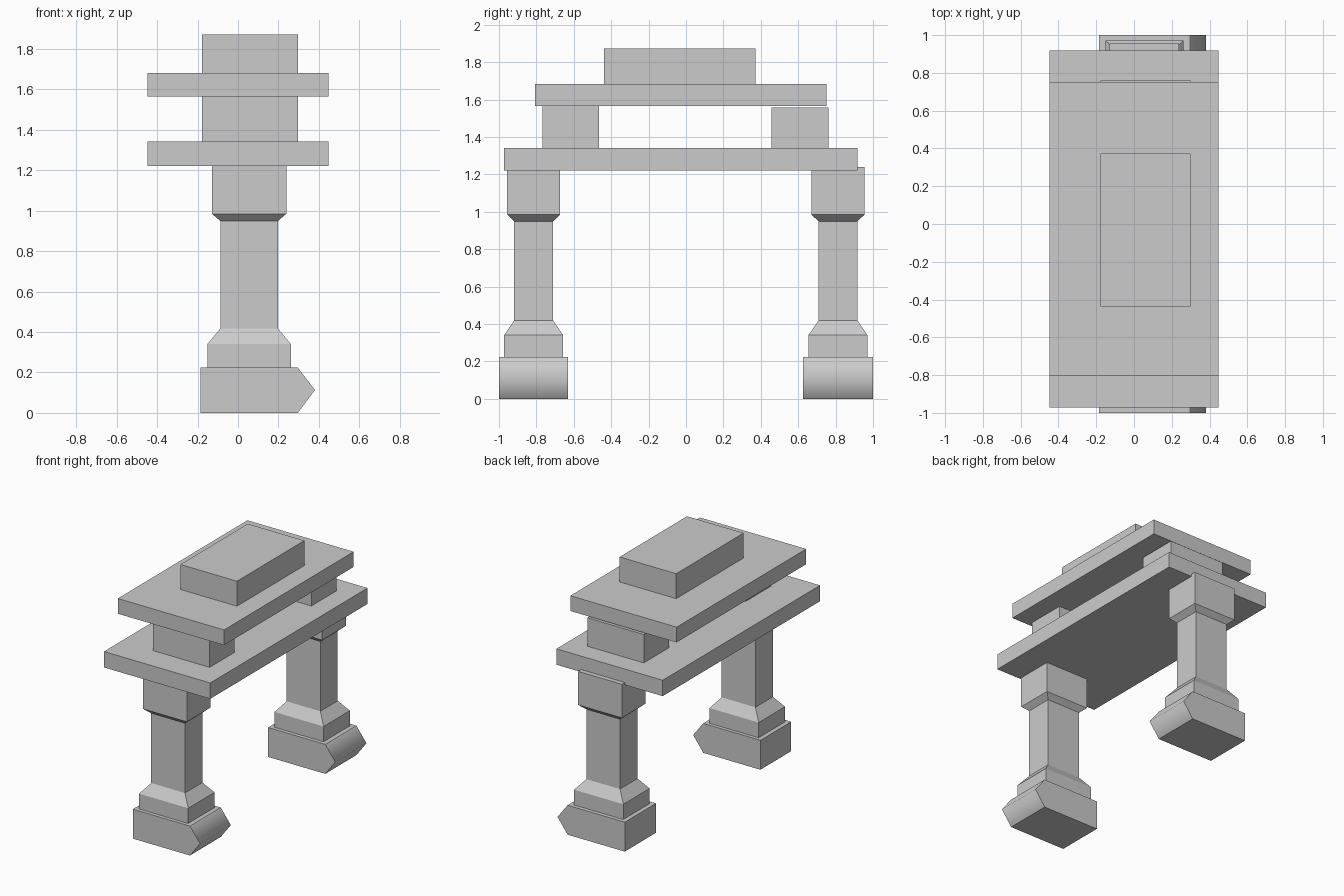
import bpy, bmesh, math

if "Cube" in bpy.data.objects:
    bpy.data.objects.remove(bpy.data.objects["Cube"])

def make_object(name, bm):
    bmesh.ops.recalc_face_normals(bm, faces=bm.faces)
    mesh = bpy.data.meshes.new(name)
    bm.to_mesh(mesh)
    bm.free()
    obj = bpy.data.objects.new(name, mesh)
    bpy.context.collection.objects.link(obj)
    return obj

def loft(name, rings):
    """Skin a stack of equal-length point rings and cap both ends."""
    bm = bmesh.new()
    loops = [[bm.verts.new(p) for p in ring] for ring in rings]
    n = len(loops[0])
    for a, b in zip(loops, loops[1:]):
        for i in range(n):
            j = (i + 1) % n
            bm.faces.new((a[i], a[j], b[j], b[i]))
    bm.faces.new(loops[0])
    bm.faces.new(loops[-1])
    return make_object(name, bm)

def rect(x0, x1, y0, y1, z):
    return [(x0, y0, z), (x1, y0, z), (x1, y1, z), (x0, y1, z)]

def box(name, x, y, z):
    return loft(name, [rect(*x, *y, h) for h in z])

# Pillar outline: (half width x, half width y, height)
CX = 0.055
PILLAR = [(0.207, 0.158, 0.224), (0.207, 0.158, 0.340),
          (0.142, 0.1045, 0.418), (0.142, 0.1045, 0.949),
          (0.184, 0.142, 0.985), (0.184, 0.142, 1.24)]
# Foot outline in x, z with a pointed outer side
FOOT = [(-0.185, 0), (0.296, 0), (0.381, 0.113), (0.296, 0.224), (-0.185, 0.224)]

for side, cy in (("front", -0.8145), ("back", 0.8125)):
    # pointed foot, rounded shading over the tip
    y0, y1 = (-1.0, -0.63) if side == "front" else (0.626, 1.0)
    foot = loft(side + "_foot", [[(x, y, z) for x, z in FOOT] for y in (y0, y1)])
    for p in foot.data.polygons:
        p.use_smooth = p.normal.x > 0.5
    for e in foot.data.edges:
        a, b = (foot.data.vertices[v].co for v in e.vertices)
        e.use_edge_sharp = not (a.x > 0.35 and b.x > 0.35)
    # stepped pillar
    loft(side + "_pillar", [rect(CX - hx, CX + hx, cy - hy, cy + hy, z)
                            for hx, hy, z in PILLAR])

# Roof beams and the blocks between them
SLAB_X, BLOCK_X = (-0.447, 0.447), (-0.178, 0.298)
box("lower_beam", SLAB_X, (-0.972, 0.918), (1.221, 1.342))
box("front_spacer", BLOCK_X, (-0.766, -0.465), (1.342, 1.566))
box("back_spacer", BLOCK_X, (0.456, 0.761), (1.342, 1.558))
box("upper_beam", SLAB_X, (-0.806, 0.751), (1.566, 1.682))
box("top_block", BLOCK_X, (-0.438, 0.372), (1.682, 1.872))
